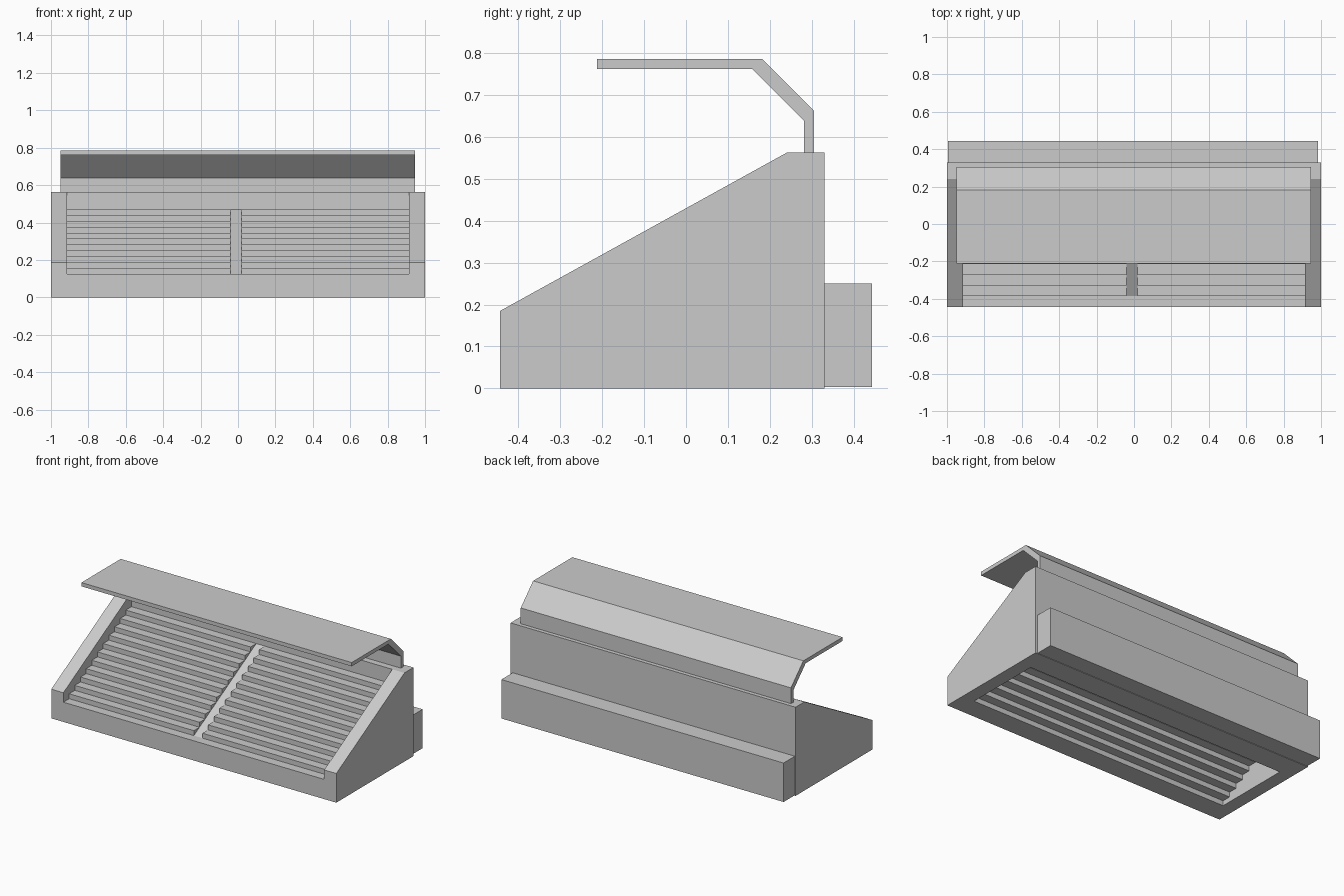
import bpy
import bmesh

cube = bpy.data.objects.get("Cube")
if cube:
    bpy.data.objects.remove(cube, do_unlink=True)

# One plain grey for the whole stand
grey = bpy.data.materials.new("light_grey")
grey.use_nodes = True
colour = (0.6, 0.6, 0.6, 1.0)
grey.diffuse_color = colour
grey.node_tree.nodes["Principled BSDF"].inputs["Base Color"].default_value = colour


def prism(name, profile, x0, x1):
    """Extrude a (y, z) side profile from x0 to x1."""
    bm = bmesh.new()
    face = bm.faces.new([bm.verts.new((x0, y, z)) for y, z in profile])
    ext = bmesh.ops.extrude_face_region(bm, geom=[face], use_keep_orig=True)
    moved = [v for v in ext["geom"] if isinstance(v, bmesh.types.BMVert)]
    bmesh.ops.translate(bm, verts=moved, vec=(x1 - x0, 0, 0))
    bmesh.ops.recalc_face_normals(bm, faces=bm.faces)
    mesh = bpy.data.meshes.new(name)
    bm.to_mesh(mesh)
    bm.free()
    mesh.materials.append(grey)
    obj = bpy.data.objects.new(name, mesh)
    bpy.context.collection.objects.link(obj)
    return obj


FRONT, BACK, TOP = -0.443, 0.33, 0.562
WALL_FRONT, WALL_INNER = 0.24, 0.185
INNER_X = 0.915
STEPS = 11
first_y, first_z, last_z = -0.385, 0.125, 0.47
run = (WALL_FRONT - first_y) / STEPS
rise = (last_z - first_z) / STEPS

# Side panels with a sloping top edge
panel = [(FRONT, 0), (FRONT, 0.185), (WALL_FRONT, TOP), (BACK, TOP), (BACK, 0)]
prism("right_side_panel", panel, -1, -INNER_X)
prism("left_side_panel", panel, INNER_X, 1)

# Stepped top surface
treads = [(FRONT, first_z)]
for i in range(STEPS):
    y = first_y + i * run
    treads += [(y, first_z + i * rise), (y, first_z + (i + 1) * rise)]
treads.append((WALL_FRONT, last_z))
ramp = [(FRONT, first_z), (first_y, first_z), (WALL_FRONT, last_z)]

# Stepped hollow underneath, rising towards the back wall
hollow = []
y, z = -0.31, 0
while y < WALL_INNER:
    hollow += [(y, z), (y, z + rise)]
    y, z = y + run, z + rise
hollow.append((WALL_INNER, z))

back_wall = [(WALL_FRONT, TOP), (BACK, TOP), (BACK, 0), (WALL_INNER, 0)]
underside = back_wall + hollow[::-1]

# Two banks of steps with a smooth channel between them
for name, top, x0, x1 in (
    ("right_steps", treads, -INNER_X, -0.04),
    ("centre_channel", ramp, -0.04, 0.02),
    ("left_steps", treads, 0.02, INNER_X),
):
    prism(name, [(FRONT, 0)] + top + underside, x0, x1)

# Bent canopy on top of the back wall
canopy = [(0.281, TOP), (0.281, 0.638), (0.157, 0.762), (-0.212, 0.762),
          (-0.212, 0.786), (0.181, 0.786), (0.305, 0.662), (0.305, TOP)]
prism("canopy", canopy, -0.95, 0.946)

# Box along the rear
box = [(BACK, 0.003), (BACK, 0.25), (0.443, 0.25), (0.443, 0.003)]
prism("rear_box", box, -0.995, 0.985)
